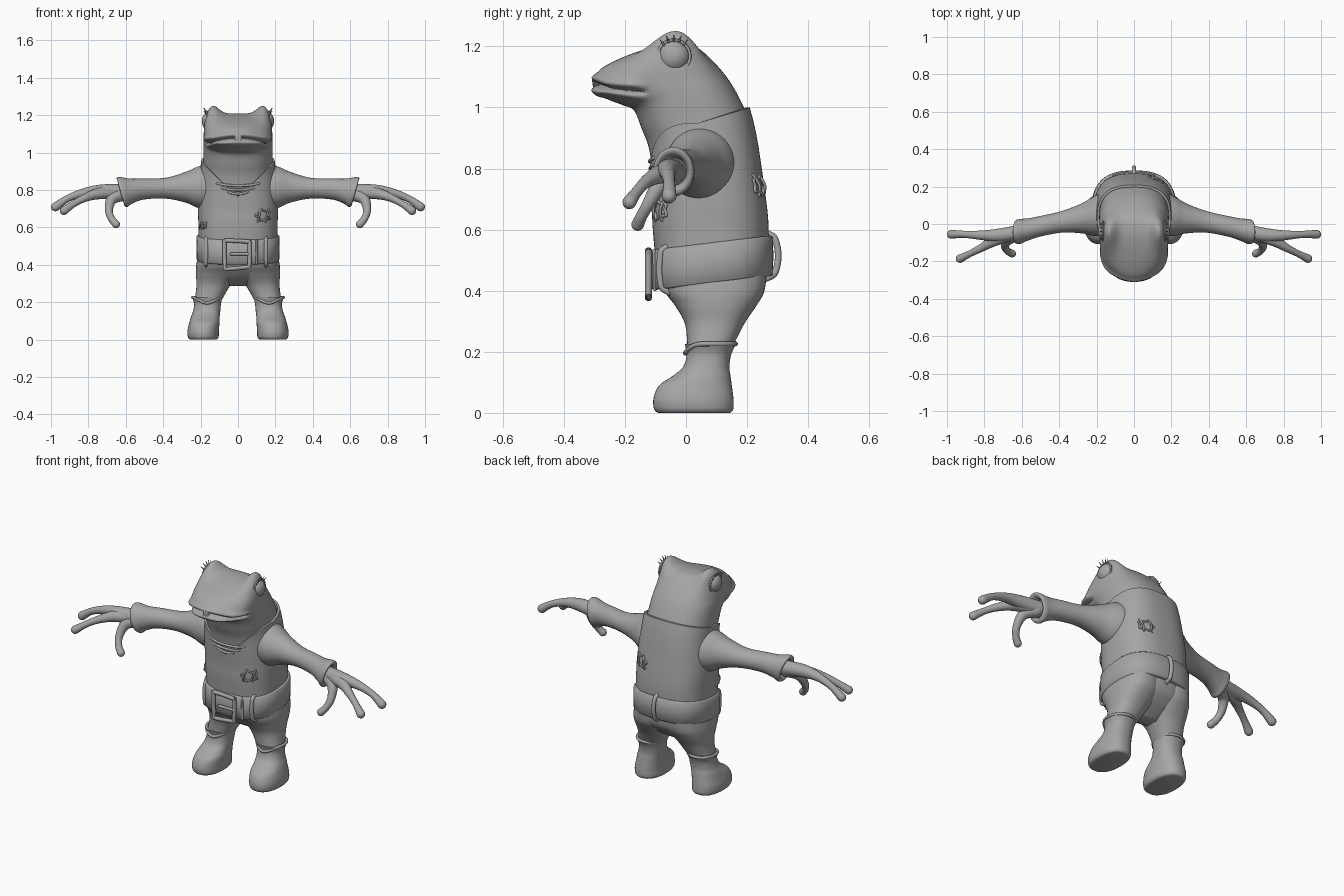
import bpy, bmesh, math
from mathutils import Vector

cube = bpy.data.objects.get("Cube")
if cube:
    bpy.data.objects.remove(cube, do_unlink=True)

clay = bpy.data.materials.new("clay_grey")
clay.use_nodes = True
GREY = (0.38, 0.38, 0.38, 1)
clay.diffuse_color = GREY
clay.node_tree.nodes["Principled BSDF"].inputs["Base Color"].default_value = GREY
SIDES = ((1, "left"), (-1, "right"))


def spline(rows, steps=6, closed=False):
    """Smooth interpolation through rows of numbers."""
    m, out = len(rows), []
    pick = lambda k: rows[k % m] if closed else rows[min(max(k, 0), m - 1)]
    for i in range(m if closed else m - 1):
        for j in range(steps):
            t = j / steps
            out.append([0.5 * (2 * b + (c - a) * t + (2 * a - 5 * b + 4 * c - d) * t * t
                               + (3 * b - a - 3 * c + d) * t ** 3)
                        for a, b, c, d in zip(pick(i - 1), pick(i), pick(i + 1), pick(i + 2))])
    if not closed:
        out.append(list(rows[-1]))
    return out


def skin(name, rings, closed=False, angle=50):
    """Bridge rings of points into a smooth surface."""
    bm = bmesh.new()
    loops = [[bm.verts.new(p) for p in ring] for ring in rings]
    pairs = list(zip(loops, loops[1:])) + ([(loops[-1], loops[0])] if closed else [])
    for a, b in pairs:
        for i in range(len(a)):
            bm.faces.new((a[i - 1], a[i], b[i], b[i - 1]))
    if not closed:
        bm.faces.new(loops[0])
        bm.faces.new(loops[-1])
    bmesh.ops.recalc_face_normals(bm, faces=bm.faces)
    me = bpy.data.meshes.new(name)
    bm.to_mesh(me)
    bm.free()
    me.shade_smooth()
    me.set_sharp_from_angle(angle=math.radians(angle))
    me.materials.append(clay)
    ob = bpy.data.objects.new(name, me)
    bpy.context.collection.objects.link(ob)
    return ob


def unit_ring(n, e):
    """Points of a rounded-square outline."""
    for i in range(n):
        a = math.tau * i / n
        c, s = math.cos(a), math.sin(a)
        yield math.copysign(abs(c) ** (2 / e), c), math.copysign(abs(s) ** (2 / e), s)


def section(c, u, v, n=48, e=2.3):
    c, u, v = Vector(c), Vector(u), Vector(v)
    return [c + u * p + v * q for p, q in unit_ring(n, e)]


def tube(name, pts, r=0.01, closed=False, steps=6, n=14):
    """Round-ended tube along points, each with an optional radius."""
    path = spline([tuple(p) if len(p) == 4 else tuple(p) + (r,) for p in pts], steps, closed)
    pos, m = [Vector(p[:3]) for p in path], len(path)
    frames = []
    for i in range(m):
        a, b = (i - 1, (i + 1) % m) if closed else (max(i - 1, 0), min(i + 1, m - 1))
        frames.append((pos[i], (pos[b] - pos[a]).normalized(), path[i][3]))
    if not closed:
        bend = [math.radians(d) for d in (20, 40, 60, 80)]
        cap = lambda f, s: [(f[0] + f[1] * s * f[2] * math.sin(d), f[1], f[2] * math.cos(d)) for d in bend]
        frames = cap(frames[0], -1)[::-1] + frames + cap(frames[-1], 1)
    u, rings = frames[0][1].orthogonal(), []
    for p, t, rad in frames:
        u = (u - t * u.dot(t)).normalized()
        rings.append(section(p, u * rad, t.cross(u) * rad, n, 2))
    return skin(name, rings, closed)


# Head and neck: (back y, z), (front y, z), half width along the bent spine
HEAD = [(.215, .82, -.10, .72, .195), (.205, .95, -.12, .86, .187), (.185, 1.01, -.145, .93, .185),
        (.14, 1.09, -.17, .99, .185), (.085, 1.155, -.205, 1.007, .184), (.03, 1.20, -.235, 1.018, .182),
        (-.03, 1.21, -.25, 1.024, .177), (-.10, 1.20, -.265, 1.03, .164), (-.18, 1.175, -.28, 1.034, .138),
        (-.245, 1.147, -.29, 1.038, .1), (-.28, 1.125, -.296, 1.045, .062), (-.298, 1.1, -.3, 1.062, .02)]
rings = [section((0, (a + c) / 2, (b + d) / 2), (w, 0, 0), (0, (a - c) / 2, (b - d) / 2), 128, 2.4)
         for a, b, c, d, w in spline(HEAD, 8)]
for ring in rings:
    for p in ring:
        # mouth groove between two lips
        gap = p.z - 1.077 + 0.9 * p.x ** 2
        fade = min(max((-0.12 - p.y) / 0.05, 0), 1)
        push = 0.011 * math.exp(-((abs(gap) - .022) / .013) ** 2) - 0.02 * math.exp(-(gap / .007) ** 2)
        p += Vector((p.x, p.y + 0.1, 0)).normalized() * push * fade
        # raised brows over the eyes
        lift = math.exp(-((abs(p.x) - .142) / .05) ** 2 - ((p.y + .03) / .1) ** 2)
        p.z += 0.066 * lift * min(max((p.z - 1.09) / 0.07, 0), 1)
skin("head", rings)

# Eyes, lids and lashes
for s, side in SIDES:
    eye = Vector((s * 0.15, -0.04, 1.168))
    ball = [section(eye + Vector((s * .043 * math.sin(t), 0, 0)), (0, .053 * math.cos(t), 0),
                    (0, 0, .053 * math.cos(t)), 32, 2) for t in (k * math.pi / 18 for k in range(-8, 9))]
    skin(side + "_eye", ball)
    lid = [eye + Vector((s * .016, .053 * math.cos(t), .053 * math.sin(t)))
           for t in (k * math.pi / 8 for k in range(16))]
    tube(side + "_eyelid", lid, 0.005, True, 3, 8)
    for k in range(5):
        t = math.radians(50 + 20 * k)
        out = Vector((0, math.cos(t), math.sin(t)))
        root = eye + Vector((s * .02, 0, 0)) + out * .05
        tip = root + out * .02 + Vector((s * .012, 0, 0))
        tube(f"{side}_lash_{k}", [(*root, .004), (*tip, .0015)], steps=2, n=8)

# Shirt: z, front y, back y, half width
TORSO = spline([(.50, -.1, .272, .21), (.62, -.11, .27, .212), (.70, -.111, .262, .214), (.80, -.118, .248, .21),
                (.88, -.125, .236, .203), (.95, -.138, .222, .198), (1.02, -.15, .203, .19)])
SQ = 2.6


def girth(z):
    """Front, back and half width of the torso at a height."""
    z = min(max(z, TORSO[0][0]), TORSO[-1][0])
    for a, b in zip(TORSO, TORSO[1:]):
        if z <= b[0]:
            t = (z - a[0]) / (b[0] - a[0])
            return [p + (q - p) * t for p, q in zip(a[1:], b[1:])]


def on_torso(x, z, back=False, off=0.0):
    """Point on the torso front or back, lifted by off."""
    f, b, w = girth(z)
    h = (b - f) / 2 * max(1 - abs(x / w) ** SQ, 0) ** (1 / SQ) + off
    return Vector((x, (f + b) / 2 + (h if back else -h), z))


def shirt_ring(t, inset=0.0):
    ring = []
    for c, q in unit_ring(128, SQ):
        top = 0.95 + 0.05 * q if q > 0 else 0.765 + 0.185 * abs(c)
        z = 0.5 + (top - 0.5) * t
        f, b, w = girth(z)
        ring.append(Vector(((w - inset) * c, (f + b) / 2 + ((b - f) / 2 - inset) * q, z)))
    return ring


shirt = [shirt_ring(k / 30) for k in range(31)] + [shirt_ring(1, .012), shirt_ring(.9, .02)]
skin("shirt", shirt)

# Throat folds inside the neckline
for k, (z, w) in enumerate(((.835, .11), (.812, .085), (.79, .05))):
    pts = [on_torso(w * i / 3, z - .012 * (1 - (i / 3) ** 2), off=-.002) for i in range(-3, 4)]
    tube(f"throat_fold_{k}", pts, 0.007, n=8)

# Sleeves: x, y, z, y radius, z radius, slant
SLEEVE = [(.10, .06, .82, .12, .125, 0), (.20, .045, .815, .11, .115, 0), (.28, .03, .815, .08, .082, 0),
          (.385, .012, .81, .058, .056, 0), (.5, -.012, .806, .055, .056, 0), (.57, -.03, .795, .06, .066, .1),
          (.61, -.04, .79, .067, .08, .25), (.627, -.042, .79, .063, .075, .28),
          (.625, -.042, .79, .05, .058, .28), (.6, -.04, .79, .042, .045, .28)]
# Hands: paths with radius
DIGITS = {"long_finger": [(.58, -.04, .79, .042), (.72, -.06, .795, .036), (.82, -.06, .786, .025),
                          (.91, -.055, .755, .019), (.976, -.055, .71, .024)],
          "front_finger": [(.66, -.055, .788, .036), (.75, -.09, .78, .03), (.82, -.13, .757, .021),
                           (.88, -.16, .725, .018), (.93, -.185, .69, .023)],
          "thumb": [(.62, -.05, .78, .04), (.675, -.085, .75, .029), (.69, -.12, .69, .021),
                    (.675, -.145, .645, .019), (.652, -.158, .617, .021)]}
# Trouser legs and boots: z, centre x, front y, back y, half width
LEG = [(.21, .16, .005, .15, .072), (.29, .132, -.003, .19, .09), (.35, .113, -.035, .23, .112),
       (.40, .105, -.07, .257, .118), (.48, .1, -.09, .266, .108)]
BOOT = [(.225, .165, -.004, .163, .08), (.19, .163, .002, .148, .072), (.15, .168, -.01, .142, .073),
        (.12, .175, -.045, .146, .077), (.09, .18, -.088, .15, .081), (.05, .186, -.106, .155, .084),
        (.018, .186, -.106, .156, .083), (.004, .186, -.098, .15, .076), (0, .186, -.09, .142, .068)]


def upright(rows, s=1, e=2.3):
    return [section((s * x, (f + b) / 2, z), (w, 0, 0), (0, (b - f) / 2, 0), 48, e)
            for z, x, f, b, w in spline(rows)]


for s, side in SIDES:
    skin(side + "_sleeve", [section((s * x, y, z), (0, ry, 0), (s * k * rz, 0, rz), e=2)
                            for x, y, z, ry, rz, k in spline(SLEEVE)])
    for part, path in DIGITS.items():
        tube(f"{side}_{part}", [(s * x, y, z, r) for x, y, z, r in path], n=20)
    skin(side + "_trouser_leg", upright(LEG, s))
    skin(side + "_boot", upright(BOOT, s))
    rim = [(s * .165 + .078 * c, .08 + .082 * q, .226 - .03 * max(-q, 0) ** 4) for c, q in unit_ring(24, 2)]
    tube(side + "_boot_rim", rim, 0.008, True, 3, 10)

# Hips join the legs
skin("hips", upright([(.288, 0, .05, .13, .07), (.315, 0, .01, .17, .14), (.35, 0, -.03, .215, .19),
                      (.40, 0, -.068, .255, .212), (.48, 0, -.09, .266, .21)]))

# Belt: rises toward the back
BELT = ((-.02, .43), (.006, .424), (.013, .43), (.014, .49), (.013, .55), (.006, .557), (-.02, .55))
belt = []
for off, z in BELT:
    ring = section((0, .086, z), (.208 + off, 0, 0), (0, .186 + off, 0), 96, SQ)
    for p in ring:
        p.z += 0.12 * (p.y - 0.08)
    belt.append(ring)
skin("belt", belt, angle=60)

# Belt loops standing off the belt
for name, x, back, stand, low in (("left_belt_loop", .15, False, .022, .395),
                                  ("right_belt_loop", -.17, False, .022, .395),
                                  ("back_belt_loop", 0, True, .03, .44)):
    pts = [on_torso(x, low + .15 * t, back, stand * math.sin(math.pi * t) ** .5 if 0 < t < 1 else -.01)
           for t in (0, .1, .3, .5, .7, .9, 1)]
    tube(name, pts, 0.011)

# Buckle with prong and belt end
frame = [(-.07, .385), (-.06, .378), (.05, .388), (.06, .395), (.062, .515), (.054, .524), (-.064, .53), (-.073, .522)]
tube("buckle_frame", [(x, -.123, z) for x, z in frame], 0.011, True, 4)
tube("buckle_prong", [(x, -.126, .458) for x in (-.035, .02, .065)], 0.008)
tube("belt_end_edge", [on_torso(.1, z, off=.013) for z in (.405, .46, .53)], 0.006)

# Torn patches on the shirt
for name, x, z, back in (("front_tear", .135, .665, False), ("side_tear", -.188, .61, False),
                         ("back_tear", .12, .745, True)):
    size = 0.02 if name == "side_tear" else 0.042
    edge = []
    for k in range(10):
        a = math.tau * k / 10
        r = size * (1 if k % 2 else 0.72)
        edge.append(on_torso(x + r * math.cos(a), z + 0.75 * r * math.sin(a), back, .004))
    tube(name, edge, 0.005, True, 3, 8)
    for k in (-1, 1):
        ends = [on_torso(x + k * size * .5 + d * .008, z + d * size * .8, back, .012 - .01 * abs(d)) for d in (-1, 0, 1)]
        tube(f"{name}_thread_{'low' if k < 0 else 'high'}", ends, 0.005, n=8)
